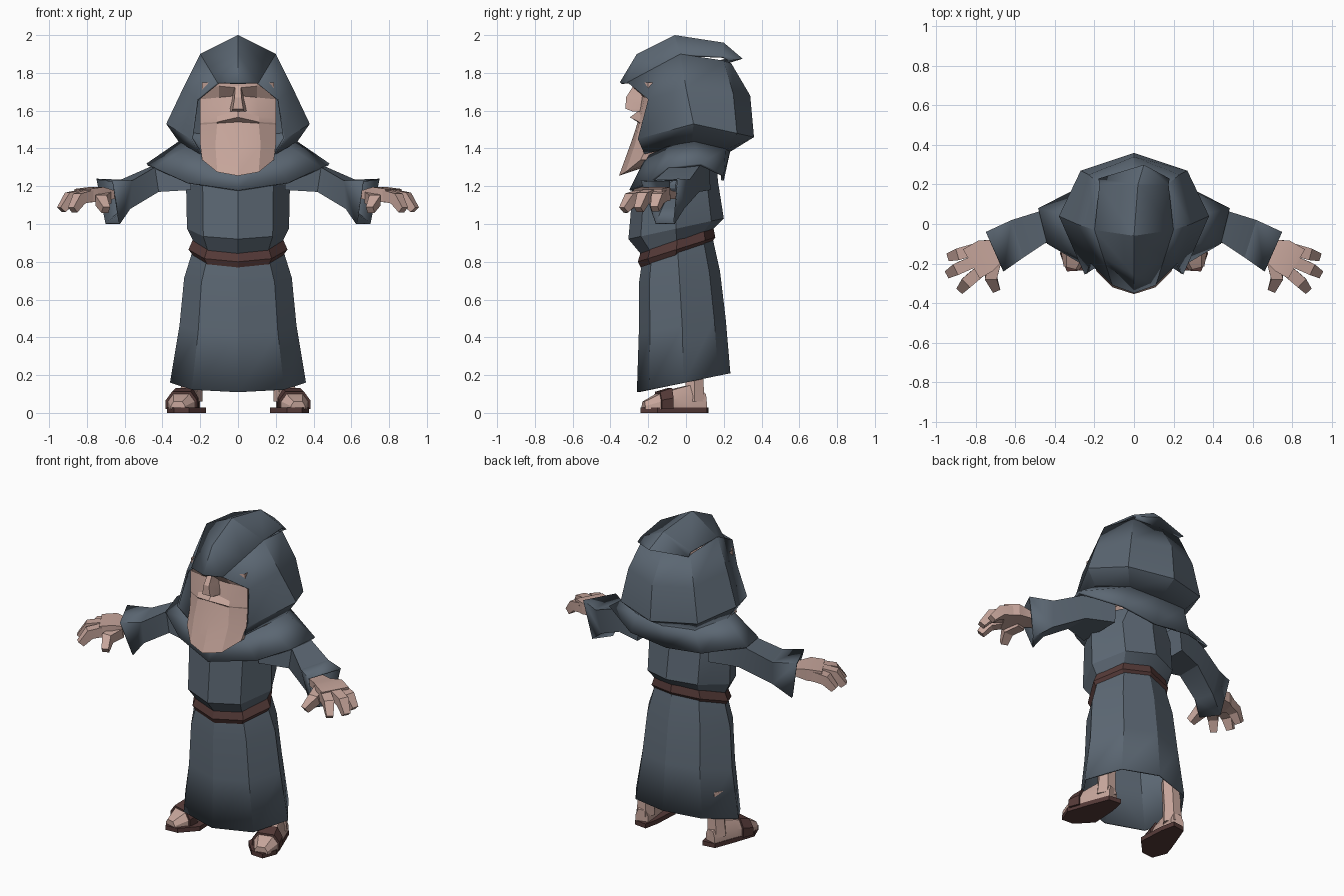
import bpy
import bmesh
import math
from mathutils import Vector

default_cube = bpy.data.objects.get("Cube")
if default_cube:
    bpy.data.objects.remove(default_cube, do_unlink=True)


def make_material(name, rgb):
    material = bpy.data.materials.new(name)
    material.use_nodes = True
    colour = (*rgb, 1)
    material.diffuse_color = colour
    shader = material.node_tree.nodes["Principled BSDF"]
    shader.inputs["Base Color"].default_value = colour
    shader.inputs["Roughness"].default_value = 0.9
    return material


ROBE = make_material("slate_cloth", (0.105, 0.135, 0.17))
SKIN = make_material("skin", (0.57, 0.38, 0.33))
LEATHER = make_material("brown_leather", (0.09, 0.042, 0.039))


def loft(name, rings, material, closed=True, cap_start=False, cap_end=False,
         side=1, thickness=0):
    """Skin a list of equal-length point rings into one object."""
    bm = bmesh.new()
    rows = [[bm.verts.new((x * side, y, z)) for x, y, z in ring] for ring in rings]
    count = len(rows[0])
    for low, high in zip(rows, rows[1:]):
        for i in range(count if closed else count - 1):
            j = (i + 1) % count
            bm.faces.new((low[i], low[j], high[j], high[i]))
    if cap_start:
        bm.faces.new(rows[0])
    if cap_end:
        bm.faces.new(rows[-1])
    bmesh.ops.recalc_face_normals(bm, faces=bm.faces)
    mesh = bpy.data.meshes.new(name)
    bm.to_mesh(mesh)
    bm.free()
    mesh.materials.append(material)
    obj = bpy.data.objects.new(name, mesh)
    bpy.context.collection.objects.link(obj)
    if thickness:
        solid = obj.modifiers.new("thickness", "SOLIDIFY")
        solid.thickness = thickness
        solid.offset = -1
    bpy.ops.object.select_all(action="DESELECT")
    obj.select_set(True)
    bpy.context.view_layer.objects.active = obj
    bpy.ops.object.shade_smooth_by_angle(angle=math.radians(22))
    return obj


def full_ring(half):
    """Mirror a half ring that starts and ends on the centre plane."""
    return half + [(-x, y, z) for x, y, z in half[-2:0:-1]]


def open_ring(half):
    """Mirror a half ring that only ends on the centre plane."""
    return half + [(-x, y, z) for x, y, z in half[-2::-1]]


def body_ring(width, front, back, z_front, z_back):
    """Eight-sided tilted ring around the body."""
    half = []
    for across, t in zip((0, 0.68, 1, 0.65, 0), (0, 0.13, 0.5, 0.87, 1)):
        half.append((width * across, front + (back - front) * t,
                     z_front + (z_back - z_front) * t))
    return full_ring(half)


def body_part(name, sizes, material, **options):
    return loft(name, [body_ring(*size) for size in sizes], material, **options)


def tube(name, points, radii, side, flat=1):
    """Four-sided tapering tube along a path."""
    points = [Vector(p) for p in points]
    rings = []
    for i, (point, radius) in enumerate(zip(points, radii)):
        along = points[min(i + 1, len(points) - 1)] - points[max(i - 1, 0)]
        across = along.cross(Vector((0, 0, 1))).normalized() * radius
        up = across.cross(along).normalized() * radius * flat
        rings.append([point + across + up, point - across + up,
                      point - across - up, point + across - up])
    return loft(name, rings, SKIN, cap_start=True, cap_end=True, side=side)


# Robe skirt, belt and torso
body_part("robe_skirt", [(0.36, -0.26, 0.235, 0.11, 0.21),
                         (0.31, -0.25, 0.21, 0.42, 0.5),
                         (0.285, -0.25, 0.18, 0.68, 0.75),
                         (0.235, -0.23, 0.14, 0.82, 0.93)],
          ROBE, cap_end=True, thickness=0.01)
body_part("belt", [(0.24, -0.24, 0.135, 0.77, 0.9),
                   (0.262, -0.255, 0.155, 0.8, 0.93),
                   (0.24, -0.24, 0.145, 0.85, 0.98)],
          LEATHER, cap_start=True, cap_end=True)
body_part("robe_torso", [(0.23, -0.23, 0.13, 0.83, 0.96),
                         (0.27, -0.305, 0.2, 0.92, 1.03),
                         (0.275, -0.28, 0.17, 1.2, 1.22),
                         (0.2, -0.2, 0.16, 1.33, 1.33)],
          ROBE, cap_start=True, cap_end=True)

# Shoulder cape
loft("shoulder_cape", [
    full_ring([(0, -0.3, 1.18), (0.27, -0.2, 1.22), (0.44, -0.1, 1.3),
               (0.485, 0.08, 1.32), (0.25, 0.2, 1.26), (0, 0.2, 1.23)]),
    full_ring([(0, -0.23, 1.29), (0.18, -0.21, 1.36), (0.27, -0.1, 1.41),
               (0.31, 0.04, 1.44), (0.2, 0.21, 1.4), (0, 0.235, 1.39)])],
    ROBE, thickness=0.015)

# Hood sides and back
loft("hood", [
    open_ring([(0.2, -0.22, 1.37), (0.31, 0.03, 1.43), (0.2, 0.2, 1.39),
               (0, 0.23, 1.38)]),
    open_ring([(0.25, -0.255, 1.45), (0.38, 0.04, 1.53), (0.27, 0.27, 1.48),
               (0, 0.36, 1.46)]),
    open_ring([(0.22, -0.2, 1.66), (0.29, 0, 1.72), (0.23, 0.25, 1.69),
               (0, 0.34, 1.68)]),
    open_ring([(0.11, -0.31, 1.75), (0.2, -0.03, 1.9), (0.17, 0.2, 1.865),
               (0, 0.24, 1.85)])],
    ROBE, closed=False, thickness=0.012)

# Hood crown, folding over at the back
ridge = [(0, -0.35, 1.75), (0, -0.26, 1.9), (0, -0.06, 2), (0.02, 0.2, 1.96),
         (0.05, 0.3, 1.875), (0, 0.22, 1.85)]
border = [(0.11, -0.31, 1.75), (0.155, -0.17, 1.825), (0.2, -0.03, 1.9),
          (0.175, 0.2, 1.89), (0.18, 0.23, 1.865), (0.16, 0.19, 1.86)]
loft("hood_crown", [open_ring([edge, top]) for edge, top in zip(border, ridge)],
     ROBE, closed=False, thickness=0.012)

# Face: each row is a side, cheek and centre point, run back into the hood
face_rows = [
    [(0.19, -0.2, 1.75), (0.1, -0.27, 1.75), (0, -0.28, 1.75)],
    [(0.19, -0.2, 1.71), (0.1, -0.27, 1.73), (0, -0.28, 1.72)],
    [(0.2, -0.19, 1.66), (0.1, -0.22, 1.67), (0, -0.235, 1.68)],
    [(0.2, -0.19, 1.56), (0.11, -0.24, 1.57), (0, -0.25, 1.6)],
    [(0.2, -0.19, 1.535), (0.11, -0.25, 1.54), (0, -0.297, 1.565)],
    [(0.2, -0.19, 1.525), (0.11, -0.245, 1.533), (0, -0.255, 1.54)],
    [(0.2, -0.2, 1.42), (0.12, -0.27, 1.42), (0, -0.295, 1.42)],
    [(0.19, -0.24, 1.34), (0.11, -0.32, 1.275), (0, -0.355, 1.255)],
    [(0.16, -0.18, 1.36), (0.1, -0.2, 1.32), (0, -0.22, 1.3)],
]
loft("face", [open_ring([(row[0][0], 0.05, row[0][2])] + row) for row in face_rows],
     SKIN, closed=False)


# Nose
def nose_ring(width, front, z):
    return [(width, -0.22, z), (width * 0.6, front, z),
            (-width * 0.6, front, z), (-width, -0.22, z)]


loft("nose", [nose_ring(0.05, -0.28, 1.595), nose_ring(0.046, -0.32, 1.61),
              nose_ring(0.03, -0.318, 1.67), nose_ring(0.025, -0.28, 1.73)],
     SKIN, cap_start=True, cap_end=True)

AXIS = Vector((0.25, -0.95, 0))
ACROSS = Vector((0.95, 0.25, 0))


def foot_arch(x, y, half_width, height, grow=0):
    """Cross-section of the foot, narrower at the top."""
    centre = Vector((x, y, 0))
    wide = ACROSS * (half_width + grow)
    top = Vector((0, 0, height + grow))
    sole = Vector((0, 0, 0.02))
    return [centre - wide + sole, centre - wide + top * 0.6,
            centre - wide * 0.6 + top, centre + wide * 0.6 + top,
            centre + wide + top * 0.6, centre + wide + sole]


for side, label in ((1, "left"), (-1, "right")):
    # Sleeve, flaring to a hanging cuff
    loft(label + "_sleeve", [
        [(0.24, 0.12, 1.36), (0.24, -0.14, 1.34), (0.25, -0.15, 1.18), (0.25, 0.13, 1.18)],
        [(0.46, 0.07, 1.305), (0.44, -0.09, 1.3), (0.42, -0.09, 1.17), (0.42, 0.07, 1.17)],
        [(0.62, 0.02, 1.235), (0.56, -0.17, 1.23), (0.57, -0.13, 1.08), (0.6, -0.01, 1.08)],
        [(0.75, -0.04, 1.24), (0.66, -0.24, 1.23), (0.625, -0.16, 1), (0.7, -0.06, 1)]],
        ROBE, cap_start=True, side=side, thickness=0.01)

    # Hand with bent fingers and thumb
    tube(label + "_palm", [(0.58, -0.08, 1.15), (0.68, -0.13, 1.155),
                           (0.75, -0.16, 1.16), (0.82, -0.2, 1.15)],
         (0.045, 0.055, 0.085, 0.085), side, flat=0.42)
    fingers = {
        "outer_finger": [(0.81, -0.13, 1.15), (0.88, -0.15, 1.135), (0.93, -0.165, 1.08)],
        "middle_finger": [(0.81, -0.19, 1.155), (0.89, -0.225, 1.14), (0.935, -0.25, 1.075)],
        "inner_finger": [(0.78, -0.24, 1.15), (0.84, -0.29, 1.135), (0.875, -0.33, 1.075)],
        "thumb": [(0.7, -0.18, 1.14), (0.725, -0.27, 1.125), (0.7, -0.33, 1.075)],
    }
    for finger, path in fingers.items():
        tube(label + "_" + finger, path, (0.03, 0.03, 0.02), side)

    # Bare foot and ankle
    loft(label + "_foot", [foot_arch(0.318, -0.225, 0.04, 0.06),
                           foot_arch(0.3, -0.15, 0.075, 0.1),
                           foot_arch(0.275, -0.05, 0.06, 0.13),
                           foot_arch(0.255, 0.03, 0.05, 0.15),
                           foot_arch(0.24, 0.1, 0.04, 0.1)],
         SKIN, cap_start=True, cap_end=True, side=side)
    ankle = []
    for x, z, radius in ((0.25, 0.06, 0.062), (0.245, 0.16, 0.055), (0.235, 0.34, 0.055)):
        angles = [math.tau * k / 6 for k in range(6)]
        ankle.append([(x + radius * math.cos(a), 0.045 + radius * math.sin(a), z)
                      for a in angles])
    loft(label + "_ankle", ankle, SKIN, cap_start=True, cap_end=True, side=side)

    # Sandal sole and strap
    outline = [(0.2, 0.12), (0.28, 0.11), (0.33, -0.02), (0.375, -0.15),
               (0.34, -0.24), (0.26, -0.235), (0.17, -0.14), (0.18, 0.03)]
    loft(label + "_sandal_sole", [[(x, y, z) for x, y in outline] for z in (0, 0.028)],
         LEATHER, cap_start=True, cap_end=True, side=side)
    loft(label + "_sandal_strap", [foot_arch(0.3, -0.15, 0.072, 0.095, 0.002),
                                   foot_arch(0.3, -0.15, 0.075, 0.1, 0.012),
                                   foot_arch(0.284, -0.085, 0.066, 0.12, 0.012),
                                   foot_arch(0.284, -0.085, 0.064, 0.115, 0.002)],
         LEATHER, side=side)
